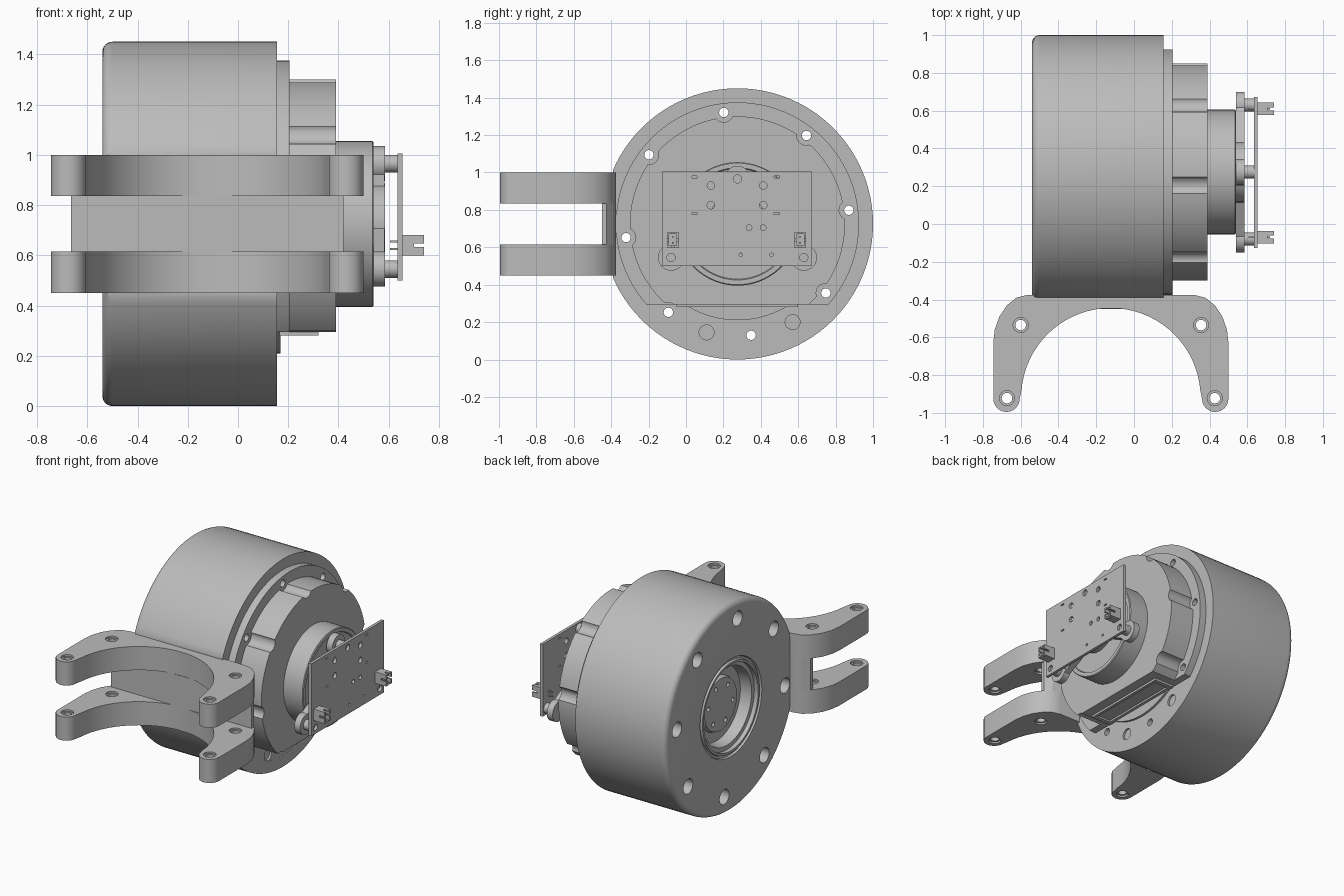
import bpy, bmesh, math
from mathutils import Matrix, Vector

if "Cube" in bpy.data.objects:
    bpy.data.objects.remove(bpy.data.objects["Cube"])

CY, CZ = 0.275, 0.725            # wheel axis, parallel to x
mat = bpy.data.materials.new("plain_grey")
mat.use_nodes = True
GREY = (0.5, 0.5, 0.5, 1)
mat.diffuse_color = GREY
mat.node_tree.nodes["Principled BSDF"].inputs["Base Color"].default_value = GREY


def finish(name, bm):
    bmesh.ops.recalc_face_normals(bm, faces=bm.faces)
    me = bpy.data.meshes.new(name)
    bm.to_mesh(me)
    bm.free()
    me.materials.append(mat)
    ob = bpy.data.objects.new(name, me)
    bpy.context.collection.objects.link(ob)
    return ob


def activate(ob):
    bpy.ops.object.select_all(action='DESELECT')
    ob.select_set(True)
    bpy.context.view_layer.objects.active = ob


def smooth(ob):
    activate(ob)
    bpy.ops.object.shade_smooth_by_angle(angle=math.radians(30))


def lathe(name, profile, steps=96):
    """Spin (x, radius) points round the wheel axis."""
    bm = bmesh.new()
    vs = [bm.verts.new((x, CY, CZ + r)) for x, r in profile]
    es = [bm.edges.new(p) for p in zip(vs, vs[1:])]
    bmesh.ops.spin(bm, geom=vs + es, cent=(0, CY, CZ), axis=(1, 0, 0),
                   angle=math.tau, steps=steps, use_merge=True)
    bmesh.ops.remove_doubles(bm, verts=bm.verts, dist=0.0005)
    return finish(name, bm)


def rod(bm, a, b, r, seg=24):
    """Add a cylinder between two points."""
    a, b = Vector(a), Vector(b)
    d = b - a
    m = Matrix.Translation((a + b) / 2) @ d.to_track_quat('Z', 'Y').to_matrix().to_4x4()
    bmesh.ops.create_cone(bm, cap_ends=True, segments=seg, radius1=r,
                          radius2=r, depth=d.length, matrix=m)


def box(bm, lo, hi):
    lo, hi = Vector(lo), Vector(hi)
    m = Matrix.Translation((lo + hi) / 2) @ Matrix.Diagonal((*(hi - lo), 1))
    bmesh.ops.create_cube(bm, size=1, matrix=m)


def prism(name, pts, z0, z1):
    bm = bmesh.new()
    f = bm.faces.new([bm.verts.new((x, y, z0)) for x, y in pts])
    top = bmesh.ops.extrude_face_region(bm, geom=[f])["geom"]
    bmesh.ops.translate(bm, vec=(0, 0, z1 - z0),
                        verts=[v for v in top if isinstance(v, bmesh.types.BMVert)])
    return finish(name, bm)


def cut(ob, bm):
    """Subtract the cutter mesh and throw the cutter away."""
    c = finish("cutter", bm)
    c.hide_render = True
    mod = ob.modifiers.new("cut", 'BOOLEAN')
    mod.operation, mod.solver, mod.object = 'DIFFERENCE', 'EXACT', c
    mod.use_self = True
    activate(ob)
    bpy.ops.object.modifier_apply(modifier=mod.name)
    bpy.data.objects.remove(c)


def ring(radius, count=8, phase=7.0):
    for i in range(count):
        t = math.radians(phase) + math.tau * i / count
        yield CY + radius * math.cos(t), CZ + radius * math.sin(t)


# Drum with rounded back rim, stepped bore and counterbored through holes
fillet = [(-0.50 - 0.04 * math.cos(t), 0.685 + 0.04 * math.sin(t))
          for t in (i * math.pi / 12 for i in range(7))]
drum = lathe("drum", [(-0.46, 0), (-0.46, 0.18), (-0.43, 0.19), (-0.43, 0.26), (-0.51, 0.27),
                      (-0.51, 0.3), (-0.54, 0.3), (-0.54, 0.315), (-0.525, 0.32),
                      (-0.525, 0.335), (-0.54, 0.34)] + fillet +
             [(0.155, 0.725), (0.155, 0.645), (0.13, 0.645), (0.13, 0)])
bm = bmesh.new()
box(bm, (-1, -1, 0), (1, -0.39, 1.5))        # flat seat for the bracket
for y, z in ring(0.6):
    rod(bm, (-0.6, y, z), (-0.40, y, z), 0.052)
    rod(bm, (-0.45, y, z), (0.3, y, z), 0.025)
for y, z in ring(0.135, 6):
    rod(bm, (-0.6, y, z), (-0.43, y, z), 0.016, 12)
cut(drum, bm)
smooth(drum)

# Flange plate, trimmed flat along the bottom
flange = lathe("flange", [(0.12, 0), (0.12, 0.65), (0.205, 0.65), (0.205, 0)])
bm = bmesh.new()
box(bm, (0.154, -1, 0), (0.5, 1.5, 0.295))
for y, z in ring(0.6):
    rod(bm, (0.1, y, z), (0.4, y, z), 0.025)
for y, z in ((0.11, 0.145), (0.57, 0.2)):
    rod(bm, (0.14, y, z), (0.2, y, z), 0.04)
cut(flange, bm)
smooth(flange)
smooth(lathe("lower_step", [(0.135, 0), (0.135, 0.515), (0.17, 0.515), (0.17, 0)]))

# Gear housing with scalloped rim and flat underside
housing = lathe("housing", [(0.16, 0), (0.16, 0.575), (0.39, 0.575), (0.39, 0)])
bm = bmesh.new()
for y, z in ring(0.6):
    rod(bm, (0.15, y, z), (0.45, y, z), 0.052)
box(bm, (0.1, -1, 0), (0.5, 1.5, 0.295))
cut(housing, bm)
smooth(housing)

# Shallow framed pocket under the housing
bm = bmesh.new()
box(bm, (0.165, -0.05, 0.28), (0.32, 0.6, 0.3))
frame = finish("underside_frame", bm)
bm = bmesh.new()
box(bm, (0.19, -0.02, 0.2), (0.3, 0.57, 0.293))
cut(frame, bm)

# Hub with a shallow ring groove
smooth(lathe("hub", [(0.38, 0), (0.38, 0.33), (0.535, 0.33), (0.54, 0.325),
                     (0.54, 0.3), (0.53, 0.295), (0.53, 0)]))

# Three-armed carrier plate and the standoffs on it
mounts = [(-0.08, 0.545), (0.63, 0.545), (0.275, 0.965)]
bm = bmesh.new()
rod(bm, (0.525, CY, CZ), (0.585, CY, CZ), 0.16, 48)
for y, z in mounts:
    rod(bm, (0.54, y, z), (0.585, y, z), 0.07, 32)
    arm = bmesh.ops.create_cube(bm, size=1)["verts"]
    d = Vector((0, y - CY, z - CZ))
    spin = Matrix.Rotation(math.atan2(d.z, d.y), 4, 'X')
    bmesh.ops.transform(bm, verts=arm, matrix=Matrix.Translation(Vector((0.562, CY, CZ)) + d / 2)
                        @ spin @ Matrix.Diagonal((0.044, d.length, 0.11, 1)))
smooth(finish("carrier", bm))
bm = bmesh.new()
for y, z in mounts:
    rod(bm, (0.58, y, z), (0.636, y, z), 0.035)
smooth(finish("standoffs", bm))

# Circuit board with drilled holes
bm = bmesh.new()
box(bm, (0.635, -0.127, 0.5), (0.655, 0.673, 1.005))
board = finish("circuit_board", bm)
bm = bmesh.new()
holes = [(y, z, 0.02) for y in (0.133, 0.413) for z in (0.825, 0.93)]
holes += [(0.337, 0.705, 0.015), (0.413, 0.705, 0.015), (0.293, 0.56, 0.009), (0.457, 0.56, 0.009)]
holes += [(y, z, 0.022) for y, z in mounts]
for y, z, r in holes:
    rod(bm, (0.6, y, z), (0.7, y, z), r, 16)
for y in (0.045, 0.485):
    for z in (0.78, 0.975):
        box(bm, (0.6, y - 0.014, z - 0.005), (0.7, y + 0.014, z + 0.005))
cut(board, bm)
smooth(board)

# Two plug sockets with pins through the board
for side, y in (("right", -0.07), ("left", 0.61)):
    bm = bmesh.new()
    box(bm, (0.65, y - 0.032, 0.6), (0.74, y + 0.032, 0.68))
    socket = finish(side + "_socket", bm)
    bm = bmesh.new()
    box(bm, (0.67, y - 0.02, 0.61), (0.8, y + 0.02, 0.67))
    box(bm, (0.7, y - 0.05, 0.633), (0.8, y + 0.05, 0.647))
    box(bm, (0.71, y - 0.008, 0.55), (0.8, y + 0.008, 0.72))
    cut(socket, bm)
    bm = bmesh.new()
    for z in (0.625, 0.655):
        box(bm, (0.605, y - 0.005, z - 0.004), (0.72, y + 0.005, z + 0.004))
    finish(side + "_pins", bm)

# Fork bracket: two arched plates joined by a web
BX = -0.1225
half = [(0.44, -0.375), (0.5, -0.39), (0.55, -0.43), (0.59, -0.49), (0.615, -0.56), (0.6225, -0.63)]
half += [(0.5525 + 0.07 * math.cos(t), -0.925 - 0.07 * math.sin(t))
         for t in (i * math.pi / 12 for i in range(13))]
half += [(0.475 * math.cos(t), -0.92 + 0.475 * math.sin(t))
         for t in (math.radians(5 + i * 5) for i in range(17))]
web_half = [(0.44, -0.375), (0.5, -0.39), (0.5425, -0.424), (0.5425, -0.45)]


def mirrored(pts):
    return [(BX + x, y) for x, y in pts] + [(BX - x, y) for x, y in reversed(pts)]


for name, z0, z1 in (("lower_fork", 0.45, 0.615), ("upper_fork", 0.835, 1.0)):
    fork = prism(name, mirrored(half), z0, z1)
    bm = bmesh.new()
    for dx, y in ((0.4775, -0.535), (0.55, -0.922)):
        for x in (BX - dx, BX + dx):
            rod(bm, (x, y, z0 - 0.1), (x, y, z1 + 0.1), 0.028)
            for z in (z0, z1):
                rod(bm, (x, y, z - 0.012), (x, y, z + 0.012), 0.04)
    cut(fork, bm)
    smooth(fork)
prism("fork_web", mirrored(web_half), 0.615, 0.835)
